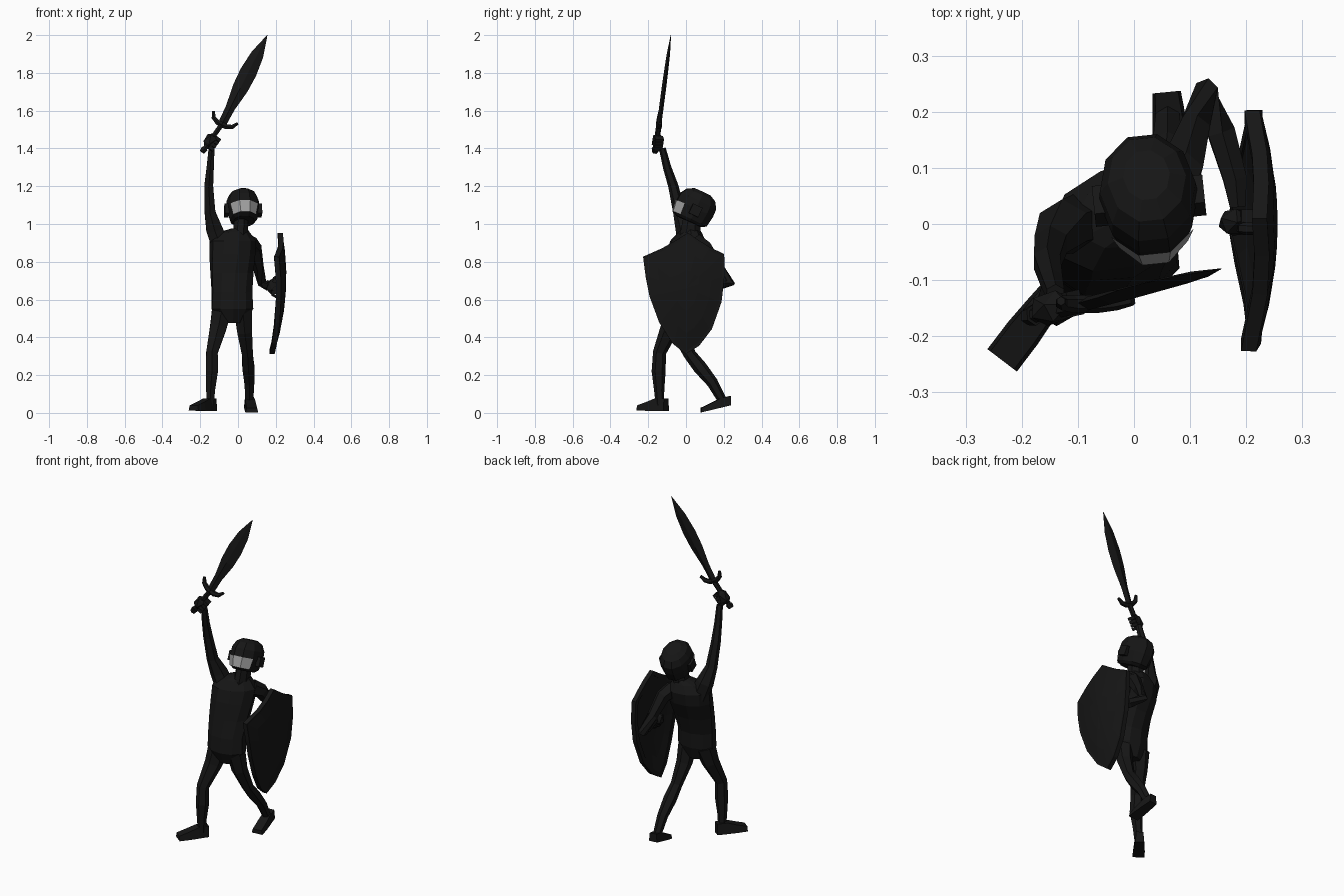
import bpy, bmesh, math
from mathutils import Vector as V, Matrix, Euler

if "Cube" in bpy.data.objects:
    bpy.data.objects.remove(bpy.data.objects["Cube"])


def material(name, g):
    m = bpy.data.materials.new(name)
    m.diffuse_color = (g, g, g, 1)
    m.use_nodes = True
    m.node_tree.nodes["Principled BSDF"].inputs["Base Color"].default_value = m.diffuse_color
    return m


BLACK = material("black", 0.008)
GREY = material("visor_grey", 0.35)


def finish(name, bm, mat=BLACK):
    bmesh.ops.recalc_face_normals(bm, faces=bm.faces)
    me = bpy.data.meshes.new(name)
    bm.to_mesh(me)
    bm.free()
    ob = bpy.data.objects.new(name, me)
    bpy.context.collection.objects.link(ob)
    me.materials.append(mat)
    return ob


def ring(c, u, v, ru, rv, n, phase=0.5):
    ang = [(i + phase) * math.tau / n for i in range(n)]
    return [V(c) + V(u) * (ru * math.cos(a)) + V(v) * (rv * math.sin(a)) for a in ang]


def loft(name, rings, closed=False):
    bm = bmesh.new()
    rs = [[bm.verts.new(p) for p in r] for r in rings]
    n = len(rs[0])
    for a, b in zip(rs, rs[1:] + rs[:1] if closed else rs[1:]):
        for i in range(n):
            bm.faces.new((a[i], a[(i + 1) % n], b[(i + 1) % n], b[i]))
    if not closed:
        bm.faces.new(rs[0])
        bm.faces.new(rs[-1])
    return finish(name, bm)


def tube(name, pts, n=6, ref=(0, 1, 0), closed=False):
    """Tube along points (x, y, z, radius)."""
    P = [V(p[:3]) for p in pts]
    rings = []
    for i, p in enumerate(pts):
        nxt = P[(i + 1) % len(P)] if closed else P[min(i + 1, len(P) - 1)]
        prv = P[i - 1] if closed else P[max(i - 1, 0)]
        t = (nxt - prv).normalized()
        u = t.cross(V(ref)).normalized()
        rings.append(ring(p[:3], u, u.cross(t), p[3], p[3], n))
    return loft(name, rings, closed)


def box(name, mat4, size):
    bm = bmesh.new()
    bmesh.ops.create_cube(bm, size=1, matrix=mat4 @ Matrix.Diagonal((*size, 1)))
    return finish(name, bm)


def foot(name, heel, toe, width, h_heel, h_toe):
    heel, toe = V(heel), V(toe)
    d = (toe - heel).normalized()
    side = d.cross(V((0, 0, 1))).normalized() * width / 2
    rings = []
    for t, h, w in ((0, h_heel, .75), (.35, h_heel, .9), (.65, (h_heel + h_toe) / 2, 1), (1, h_toe, 1)):
        p, up = heel.lerp(toe, t), V((0, 0, h))
        rings.append([p - side * w, p + side * w, p + side * w * .8 + up, p - side * w * .8 + up])
    return loft(name, rings)


def fist(name, c, axis, scale):
    """Faceted palm with four fingers stacked along the gripped axis."""
    q = V(axis).to_track_quat('Z', 'Y').to_matrix().to_4x4()
    m = Matrix.Translation(c) @ q
    bm = bmesh.new()
    bmesh.ops.create_icosphere(bm, subdivisions=1, radius=1, matrix=m @ Matrix.Diagonal((*scale, 1)))
    finish(name, bm)
    for i in range(4):
        off = Matrix.Translation((0, -scale[1] * .7, (i - 1.5) * .02))
        box(f"{name}_finger_{i + 1}", m @ off, (.045, .03, .018))


# Torso: twisted elliptical sections (x, y, z, half width, half depth, yaw)
secs = [(-.03, -.06, .475, .05, .045, 5), (-.03, -.065, .55, .115, .075, 5),
        (-.032, -.06, .64, .111, .074, 8), (-.032, -.035, .74, .117, .08, 13),
        (-.03, -.005, .84, .125, .095, 18), (-.028, .01, .91, .128, .09, 20),
        (-.02, .02, .955, .085, .062, 18), (.005, .025, .975, .045, .045, 10)]
rings = []
for x, y, z, rx, ry, yaw in secs:
    c, s = math.cos(math.radians(yaw)), math.sin(math.radians(yaw))
    rings.append(ring((x, y, z), (c, s, 0), (-s, c, 0), rx, ry, 10))
loft("torso", rings)
loft("neck", [ring((.01, .02, .93), (1, 0, 0), (0, 1, 0), .045, .06, 8),
              ring((.02, .035, 1.05), (1, 0, 0), (0, 1, 0), .038, .05, 8)])

# Helmet, tilted back
head = Matrix.Translation((.026, .05, 1.09)) @ Euler((math.radians(-25), 0, math.radians(6))).to_matrix().to_4x4()
shell = [(-.085, .058, .075), (-.07, .074, .1), (-.01, .088, .11), (.035, .086, .108),
         (.07, .07, .085), (.088, .042, .05)]
rings = [[head @ p for p in ring((0, 0, z), (1, 0, 0), (0, 1, 0), rx, ry, 10, 0)] for z, rx, ry in shell]
loft("helmet", rings)

# Visor: curved plate on the front of the helmet
bm = bmesh.new()
rows = []
for z, rx, ry in ((-.072, .076, .106), (-.01, .092, .115)):
    r = ring((0, 0, z), (1, 0, 0), (0, 1, 0), rx, ry, 10, 0)
    rows.append([bm.verts.new(head @ r[i]) for i in (6, 7, 8, 9)])
for i in range(3):
    bm.faces.new((rows[0][i], rows[0][i + 1], rows[1][i + 1], rows[1][i]))
visor = finish("visor", bm, GREY)
for s in (-1, 1):
    box("ear_guard_" + ("right" if s < 0 else "left"),
        head @ Matrix.Translation((s * .088, 0, -.02)), (.022, .055, .055))

# Arms
tube("right_arm", [(-.09, .005, .88, .055), (-.125, -.005, .97, .05), (-.148, -.035, 1.06, .033),
                   (-.155, -.067, 1.2, .027), (-.147, -.1, 1.3, .022), (-.14, -.125, 1.4, .018)])
tube("left_arm", [(.055, .05, .9, .05), (.085, .1, .87, .042), (.108, .17, .77, .03),
                  (.128, .235, .685, .025), (.155, .165, .675, .028), (.18, .08, .67, .024),
                  (.185, .03, .67, .016)], ref=(0, 0.2, 1))

# Legs and feet
tube("right_leg", [(-.085, -.06, .55, .06), (-.105, -.085, .45, .05), (-.138, -.14, .32, .035),
                   (-.138, -.145, .22, .037), (-.145, -.142, .12, .027), (-.147, -.138, .04, .022)])
tube("left_leg", [(.025, -.06, .55, .055), (.035, -.035, .43, .045), (.05, .02, .31, .033),
                  (.055, .075, .24, .037), (.06, .14, .16, .03), (.06, .19, .07, .024)])
foot("right_foot", (-.13, -.105, .01), (-.235, -.243, .012), .066, .065, .028)
foot("left_foot", (.058, .235, .04), (.073, .08, .003), .068, .05, .024)

# Sword: leaf blade with a diamond section, curved guard, grip, pommel
base, tip = V((-.084, -.142, 1.53)), V((.155, -.08, 2.0))
axis = (tip - base).normalized()
wide = V((0, 1, 0)).cross(axis).normalized()
thin = axis.cross(wide)
loft("sword_blade", [ring(base.lerp(tip, t), wide, thin, w, th, 4, 0) for t, w, th in
                     ((0, .022, .012), (.18, .025, .012), (.4, .042, .012), (.58, .045, .011),
                      (.78, .034, .009), (1, .001, .001))])
guard = [base + wide * a + axis * b for a, b in
         ((-.072, .04), (-.055, .01), (-.025, -.004), (.025, -.004), (.055, .01), (.072, .04))]
tube("sword_guard", [(*p, r) for p, r in zip(guard, (.008, .013, .016, .016, .013, .008))], 6)
pommel = V((-.183, -.163, 1.39))
tube("sword_grip", [(*base, .015), (*pommel, .014)])
grip = (base - pommel).normalized()
tube("sword_pommel", [(*(pommel - grip * .012), .016), (*(pommel + grip * .012), .02)])
fist("right_hand", (-.147, -.15, 1.44), grip, (.033, .036, .05))

# Shield: bulged heater plate with a raised rim
outline = [(.01, .94), (.065, .9), (.12, .865), (.19, .835), (.19, .72), (.175, .59), (.125, .45),
           (.06, .365), (0, .325), (-.06, .375), (-.13, .485), (-.18, .62), (-.2, .72), (-.215, .82),
           (-.12, .86), (-.05, .9)]


def bulge(y, z):
    return V((.243 - .4 * (z - .72) ** 2 - .033 * (y / .21) ** 2, y, z))


bm = bmesh.new()
loops = [[bm.verts.new(bulge(y * k, .66 + (z - .66) * k)) for y, z in outline] for k in (1, .7, .35)]
n = len(outline)
for a, b in zip(loops, loops[1:]):
    for i in range(n):
        bm.faces.new((a[i], a[(i + 1) % n], b[(i + 1) % n], b[i]))
mid = bm.verts.new(bulge(0, .66))
for i in range(n):
    bm.faces.new((loops[2][i], loops[2][(i + 1) % n], mid))
plate = finish("shield_plate", bm)
mod = plate.modifiers.new("thickness", 'SOLIDIFY')
mod.thickness, mod.offset = .026, 0
tube("shield_rim", [(*bulge(y, z), .019) for y, z in outline], 4, ref=(1, 0, 0), closed=True)

# Shield handle and left hand
tube("shield_handle", [(.235, -.01, .735, .011), (.195, -.008, .715, .011),
                       (.185, -.005, .625, .011), (.23, -.01, .6, .011)])
fist("left_hand", (.18, .003, .67), (0.1, 0, 1), (.027, .032, .043))
